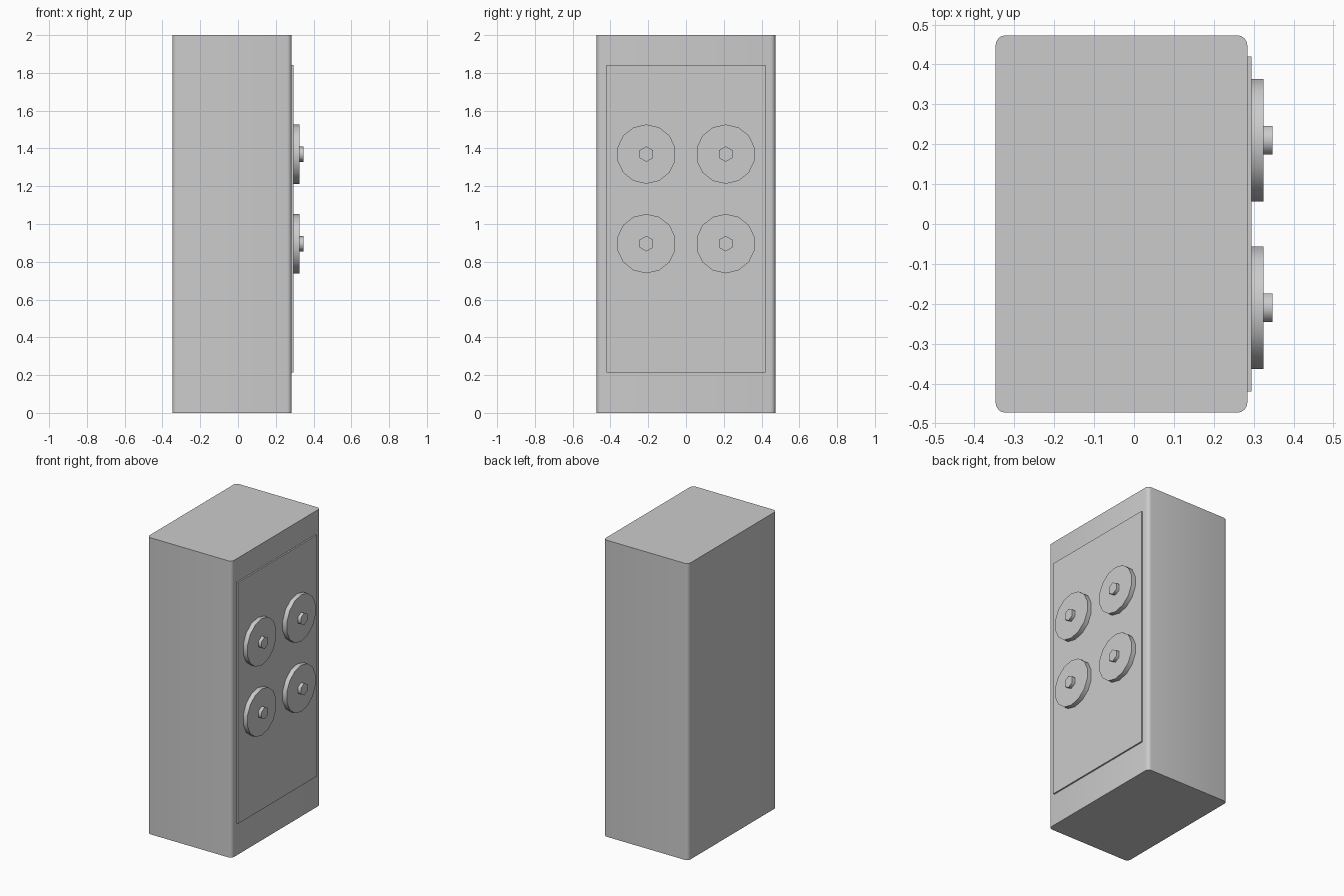
import bpy, bmesh, math
from mathutils import Matrix

if "Cube" in bpy.data.objects:
    bpy.data.objects.remove(bpy.data.objects["Cube"])


def finish(bm, name, smooth_angle=None):
    bmesh.ops.recalc_face_normals(bm, faces=bm.faces)
    mesh = bpy.data.meshes.new(name)
    bm.to_mesh(mesh)
    bm.free()
    obj = bpy.data.objects.new(name, mesh)
    bpy.context.collection.objects.link(obj)
    if smooth_angle:
        bpy.ops.object.select_all(action='DESELECT')
        obj.select_set(True)
        bpy.context.view_layer.objects.active = obj
        bpy.ops.object.shade_smooth_by_angle(angle=math.radians(smooth_angle))
    return obj


def box(name, x, y, z, corner=0):
    bm = bmesh.new()
    size = Matrix.Diagonal((x[1] - x[0], y[1] - y[0], z[1] - z[0], 1))
    centre = Matrix.Translation([sum(r) / 2 for r in (x, y, z)])
    bmesh.ops.create_cube(bm, size=1, matrix=centre @ size)
    if corner:
        upright = [e for e in bm.edges
                   if abs(e.verts[0].co.z - e.verts[1].co.z) > 0.1]
        bmesh.ops.bevel(bm, geom=upright, offset=corner, segments=4,
                        profile=0.5, affect='EDGES')
    return finish(bm, name, 35 if corner else None)


def disc(name, sides, radius, x0, x1, y, z):
    # cylinder along x with a corner pointing along +y
    bm = bmesh.new()
    axis = Matrix(((0, 0, 1), (1, 0, 0), (0, 1, 0))).to_4x4()
    bmesh.ops.create_cone(bm, cap_ends=True, segments=sides, radius1=radius,
                          radius2=radius, depth=x1 - x0,
                          matrix=Matrix.Translation(((x0 + x1) / 2, y, z)) @ axis)
    return finish(bm, name, 65)


# Cabinet with rounded upright corners
box("cabinet", (-0.347, 0.284), (-0.473, 0.473), (0, 2), corner=0.025)

# Thin raised panel
box("front_panel", (0.28, 0.294), (-0.42, 0.42), (0.215, 1.842))

# Four dials, each with a hexagonal centre knob
for row, z in (("upper", 1.37), ("lower", 0.896)):
    for side, y in (("left", -0.21), ("right", 0.21)):
        disc(f"{row}_{side}_dial", 14, 0.157, 0.29, 0.325, y, z)
        disc(f"{row}_{side}_knob", 6, 0.041, 0.32, 0.347, y, z)
